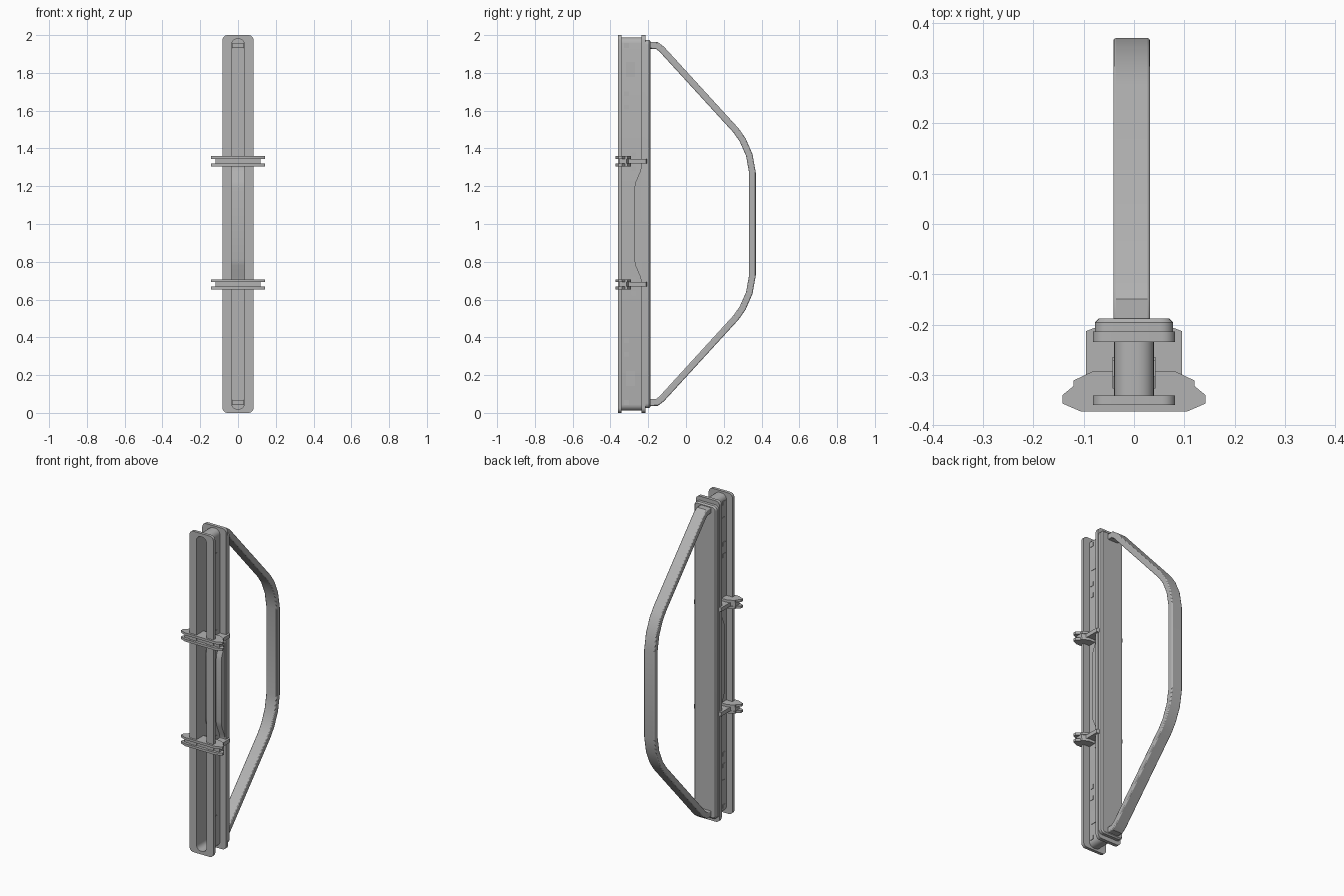
import bpy, bmesh, math
from mathutils import Vector

cube = bpy.data.objects.get("Cube")
if cube:
    bpy.data.objects.remove(cube)

grey = bpy.data.materials.new("plain grey")
grey.use_nodes = True
GREY = (0.45, 0.45, 0.45, 1)
grey.diffuse_color = GREY
grey.node_tree.nodes["Principled BSDF"].inputs["Base Color"].default_value = GREY


def finish(name, bm, bevel=0):
    bmesh.ops.recalc_face_normals(bm, faces=bm.faces[:])
    mesh = bpy.data.meshes.new(name)
    bm.to_mesh(mesh)
    bm.free()
    mesh.materials.append(grey)
    obj = bpy.data.objects.new(name, mesh)
    bpy.context.collection.objects.link(obj)
    if bevel:
        mod = obj.modifiers.new("Bevel", "BEVEL")
        mod.width = bevel
        mod.segments = 2
        mod.limit_method = "ANGLE"
        mod.angle_limit = math.radians(50)
    bpy.ops.object.select_all(action="DESELECT")
    obj.select_set(True)
    bpy.context.view_layer.objects.active = obj
    bpy.ops.object.shade_smooth_by_angle(angle=math.radians(35))
    return obj


def prism(name, outline, axis, low, high, bevel=0):
    """Extrude a 2D outline along x (outline is y, z) or z (outline is x, y)."""
    bm = bmesh.new()
    if axis == "x":
        points, step = [(low, a, b) for a, b in outline], (high - low, 0, 0)
    else:
        points, step = [(a, b, low) for a, b in outline], (0, 0, high - low)
    face = bm.faces.new([bm.verts.new(p) for p in points])
    grown = bmesh.ops.extrude_face_region(bm, geom=[face])["geom"]
    moved = [v for v in grown if isinstance(v, bmesh.types.BMVert)]
    bmesh.ops.translate(bm, verts=moved, vec=step)
    return finish(name, bm, bevel)


def box(name, x0, x1, y0, y1, z0, z1, bevel=0):
    return prism(name, [(x0, y0), (x1, y0), (x1, y1), (x0, y1)], "z", z0, z1, bevel)


def rounded(half_w, half_h, radius, y, steps=5):
    """Rounded rectangle in the x-z plane, centred on the height of the model."""
    points = []
    for k, (sx, sz) in enumerate([(1, 1), (-1, 1), (-1, -1), (1, -1)]):
        for i in range(steps + 1):
            a = (k + i / steps) * math.pi / 2
            points.append((sx * (half_w - radius) + radius * math.cos(a), y,
                           1 + sz * (half_h - radius) + radius * math.sin(a)))
    return points


def mirror_up(points):
    return points + [(y, 2 - z) for y, z in reversed(points)]


# Flanged channel: from the inner floor, out over the front flange, to the back
bm = bmesh.new()
sections = [(0.034, 0.98, 0.03, -0.235), (0.034, 0.98, 0.03, -0.36),
            (0.082, 1, 0.026, -0.36), (0.082, 1, 0.026, -0.341),
            (0.04, 0.988, 0.032, -0.341), (0.04, 0.988, 0.032, -0.235),
            (0.082, 1, 0.026, -0.235), (0.082, 1, 0.026, -0.214),
            (0.078, 0.975, 0.026, -0.214), (0.078, 0.975, 0.026, -0.196),
            (0.07, 0.967, 0.02, -0.188)]
loops = [[bm.verts.new(p) for p in rounded(*s)] for s in sections]
for a, b in zip(loops, loops[1:]):
    for i in range(len(a)):
        j = (i + 1) % len(a)
        bm.faces.new((a[i], a[j], b[j], b[i]))
bm.faces.new(loops[0])
bm.faces.new(loops[-1])
finish("flanged_channel", bm)

# Raised floor in the middle of the channel
prism("raised_floor", mirror_up([(-0.22, 0.7), (-0.238, 0.7), (-0.242, 0.72),
                                 (-0.268, 0.78), (-0.273, 0.81)]), "x", -0.076, 0.076)

# Bent flat-bar handle
upper = [(-0.21, 1.945), (-0.155, 1.945), (-0.13, 1.927), (0.265, 1.495),
         (0.3, 1.445), (0.335, 1.365), (0.352, 1.27)]
path = [Vector(p) for p in mirror_up(upper)]
outer, inner = [], []
for i, p in enumerate(path):
    before = (p - path[i - 1]).normalized() if i else Vector((1, 0))
    after = (path[i + 1] - p).normalized() if i + 1 < len(path) else before
    tangent = (before + after).normalized()
    normal = Vector((-tangent.y, tangent.x)) * 0.0175 / tangent.dot(before)
    outer.append(tuple(p + normal))
    inner.append(tuple(p - normal))
prism("handle", outer + inner[::-1], "x", -0.041, 0.032, 0.005)

# Handle fixings, seen inside the channel ends
for end, z in (("lower", 0.055), ("upper", 1.945)):
    box(end + "_handle_fixing", -0.03, 0.03, -0.25, -0.18, z - 0.014, z + 0.014, 0.003)

# Clamps: two shaped plates, a spacer and an arm reaching the back flange
half_plate = [(0.105, -0.373), (0.142, -0.357), (0.142, -0.34), (0.12, -0.322),
              (0.12, -0.311), (0.08, -0.292)]
plate = half_plate + [(-x, y) for x, y in reversed(half_plate)]
half_arm = [(0.12, -0.355), (0.12, -0.315), (0.095, -0.305), (0.095, -0.213), (0.08, -0.207)]
arm = half_arm + [(-x, y) for x, y in reversed(half_arm)]
for end, z in (("lower", 0.68), ("upper", 1.332)):
    prism(end + "_clamp_arm", arm, "z", z - 0.012, z + 0.012)
    for side, s in (("bottom", -1), ("top", 1)):
        mid = z + s * 0.0195
        prism(f"{end}_clamp_{side}_plate", plate, "z", mid - 0.0075, mid + 0.0075)

# Thin raised pads on both channel walls, mirrored top to bottom
pads = [(-0.315, 1.945, 0.012), (-0.315, 1.69, 0.012), (-0.315, 1.618, 0.012),
        (-0.276, 1.366, 0.012), (-0.276, 1.292, 0.012), (-0.294, 1.818, 0.04)]
for n, (y, z, half) in enumerate(pads):
    half_y = min(half, 0.024)
    for side, s in (("left", 1), ("right", -1)):
        x0, x1 = sorted((s * 0.038, s * 0.043))
        for end, zz in (("upper", z), ("lower", 2 - z)):
            box(f"{end}_{side}_pad_{n + 1}", x0, x1, y - half_y, y + half_y, zz - half, zz + half)
